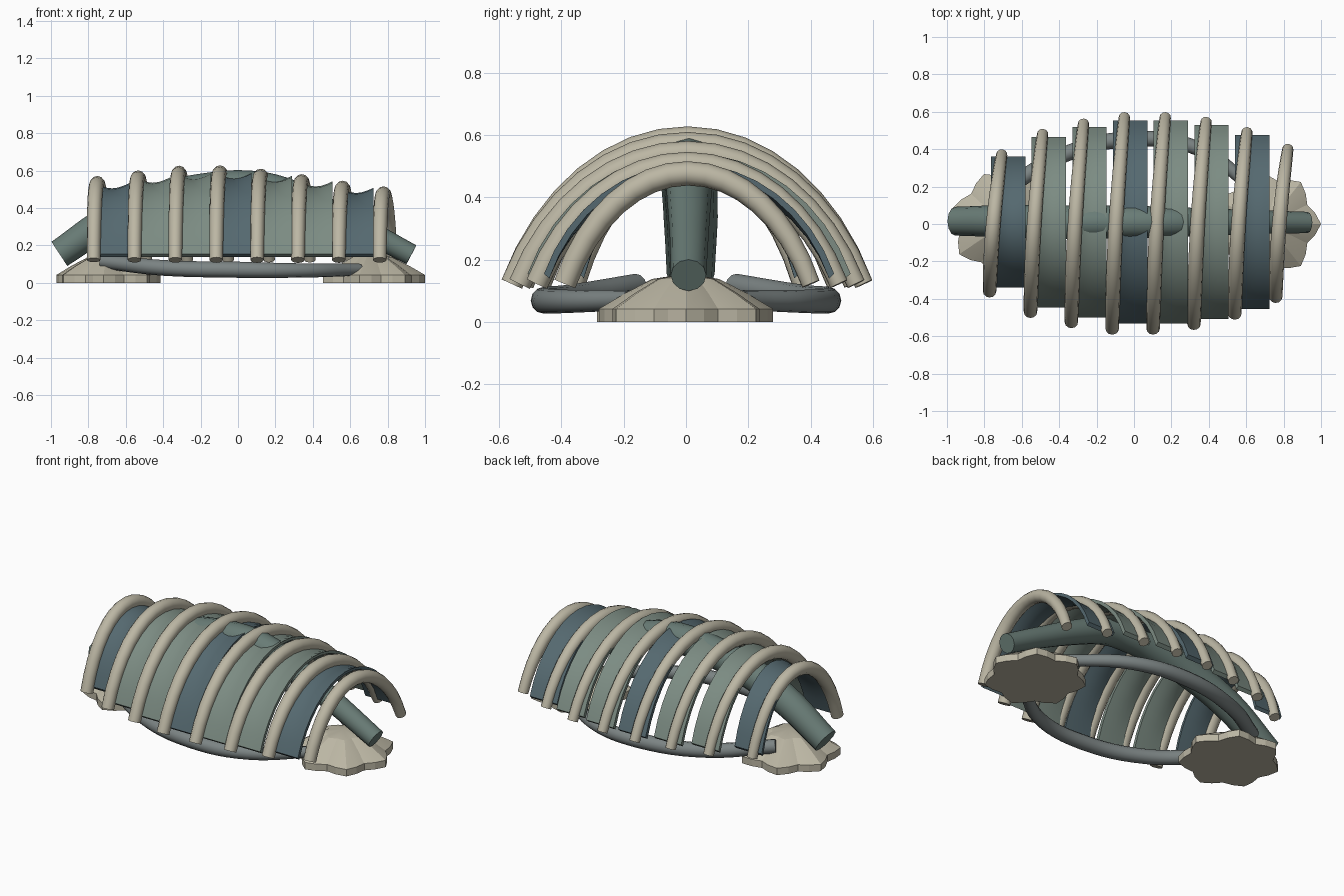
import bpy, bmesh, math

if "Cube" in bpy.data.objects:
    bpy.data.objects.remove(bpy.data.objects["Cube"])

def material(name, rgb):
    m = bpy.data.materials.new(name)
    m.diffuse_color = (*rgb, 1)
    m.use_nodes = True
    m.node_tree.nodes["Principled BSDF"].inputs["Base Color"].default_value = m.diffuse_color
    return m

BONE = material("bone", (0.50, 0.47, 0.37))
GREEN = material("sage", (0.20, 0.26, 0.225))
DARK = material("slate", (0.09, 0.14, 0.16))
SPINE = material("deep_green", (0.14, 0.20, 0.18))
RAIL = material("grey", (0.20, 0.23, 0.23))

def finish(ob, angle):
    bpy.ops.object.select_all(action='DESELECT')
    bpy.context.view_layer.objects.active = ob
    ob.select_set(True)
    if ob.type == 'CURVE':
        bpy.ops.object.convert(target='MESH')
        ob = bpy.context.view_layer.objects.active
    bpy.ops.object.shade_smooth_by_angle(angle=math.radians(angle))

def tube(name, pts, mat, smooth_path=False):
    """Capped tube through (x, y, z, radius) points."""
    cu = bpy.data.curves.new(name, 'CURVE')
    cu.dimensions = '3D'
    cu.bevel_depth, cu.bevel_resolution, cu.use_fill_caps = 1, 4, True
    cu.resolution_u = 6
    if smooth_path:
        sp = cu.splines.new('BEZIER')
        sp.bezier_points.add(len(pts) - 1)
        for b, p in zip(sp.bezier_points, pts):
            b.co, b.radius = p[:3], p[3]
            b.handle_left_type = b.handle_right_type = 'AUTO'
    else:
        sp = cu.splines.new('POLY')
        sp.points.add(len(pts) - 1)
        for b, p in zip(sp.points, pts):
            b.co, b.radius = (*p[:3], 1), p[3]
    cu.materials.append(mat)
    ob = bpy.data.objects.new(name, cu)
    bpy.context.collection.objects.link(ob)
    finish(ob, 40)

def mesh_object(name, bm, mat, angle):
    bmesh.ops.recalc_face_normals(bm, faces=bm.faces)
    me = bpy.data.meshes.new(name)
    bm.to_mesh(me)
    bm.free()
    me.materials.append(mat)
    ob = bpy.data.objects.new(name, me)
    bpy.context.collection.objects.link(ob)
    finish(ob, angle)

def arch(u, start=28):
    """Unit arch: u 0..1 runs front foot to back foot; returns y in -1..1, z in 0..1."""
    t0 = math.radians(start)
    t = math.pi - t0 - u * (math.pi - 2 * t0)
    return math.cos(t) / math.cos(t0), (math.sin(t) - math.sin(t0)) / (1 - math.sin(t0))

# ribs
half = [0.365, 0.475, 0.53, 0.565, 0.565, 0.54, 0.485, 0.395]
tops = [0.573, 0.603, 0.628, 0.63, 0.612, 0.583, 0.548, 0.518]
N = 16
for i, (w, top) in enumerate(zip(half, tops)):
    c, pts = -0.752 + 0.2185 * i, []
    for k in range(N + 1):
        s, h = arch(k / N)
        pts.append((c + 0.0325 * s + 0.0125 * s * s, s * w + 0.006,
                    0.122 + h * (top - 0.041 - 0.122), 0.036 + 0.006 * h - 0.006 * k / N))
    tube(f"rib_{i + 1}", pts, BONE)

# shell panels, sagging slightly between the ribs
for i in range(7):
    bm, rows = bmesh.new(), []
    x0, w, top, M = -0.765 + 0.2175 * i, half[i] * 0.96, tops[i] - 0.04, 6
    for k in range(N + 1):
        s, h = arch(k / N, 22)
        row = []
        for j in range(M + 1):
            v = j / M
            sag = 0.028 * math.sin(math.pi * v) * h
            row.append((x0 + 0.184 * v, s * w + 0.01, 0.155 + h * (top - 0.155) - sag))
        rows.append(row)
    def sheet(f):
        return [[bm.verts.new((x, (y - .01) * f + .01, z - (1 - f) * .45)) for x, y, z in r] for r in rows]
    a, b = sheet(1), sheet(0.965)
    for k in range(N):
        for j in range(M):
            for g in (a, b):
                bm.faces.new((g[k][j], g[k + 1][j], g[k + 1][j + 1], g[k][j + 1]))
        for j in (0, M):
            bm.faces.new((a[k][j], a[k + 1][j], b[k + 1][j], b[k][j]))
    for k in (0, N):
        for j in range(M):
            bm.faces.new((a[k][j], a[k][j + 1], b[k][j + 1], b[k][j]))
    mesh_object(f"shell_panel_{i + 1}", bm, DARK if i % 3 == 0 else GREEN, 35)

# arched spine
tube("spine", [(-0.955, 0.015, 0.155, 0.077), (-0.68, 0.015, 0.335, 0.087),
               (-0.40, 0.01, 0.447, 0.09), (-0.15, 0.01, 0.502, 0.088),
               (0.05, 0.01, 0.515, 0.086), (0.22, 0.01, 0.492, 0.08),
               (0.42, 0.01, 0.41, 0.072), (0.70, 0.01, 0.27, 0.062),
               (0.927, 0.008, 0.15, 0.057)], SPINE, True)

# side rails
for name, s in (("front_rail", -1), ("back_rail", 1)):
    tube(name, [(-0.72, s * 0.16, 0.115, 0.04), (-0.40, s * 0.36, 0.08, 0.042),
                (0.0, s * 0.455, 0.07, 0.043), (0.35, s * 0.40, 0.066, 0.038),
                (0.65, s * 0.18, 0.07, 0.032)], RAIL, True)

# lobed feet
def foot(name, cx, turn):
    bm, n = bmesh.new(), 28
    rings = []
    for f, z in ((1, 0), (1, 0.042), (0.7, 0.092), (0.38, 0.138)):
        ring = []
        for k in range(n):
            t = k * math.tau / n
            r = f * (0.262 + 0.025 * math.cos(7 * t))
            ring.append(bm.verts.new((cx + r * math.cos(t + turn), r * math.sin(t + turn), z)))
        rings.append(ring)
    peak = bm.verts.new((cx, 0, 0.155))
    bm.faces.new(rings[0])
    for k in range(n):
        m = (k + 1) % n
        for lo, hi in zip(rings, rings[1:]):
            bm.faces.new((lo[k], lo[m], hi[m], hi[k]))
        bm.faces.new((rings[-1][k], rings[-1][m], peak))
    mesh_object(name, bm, BONE, 12)

foot("left_foot", -0.697, 0.15)
foot("right_foot", 0.713, 0.0)
